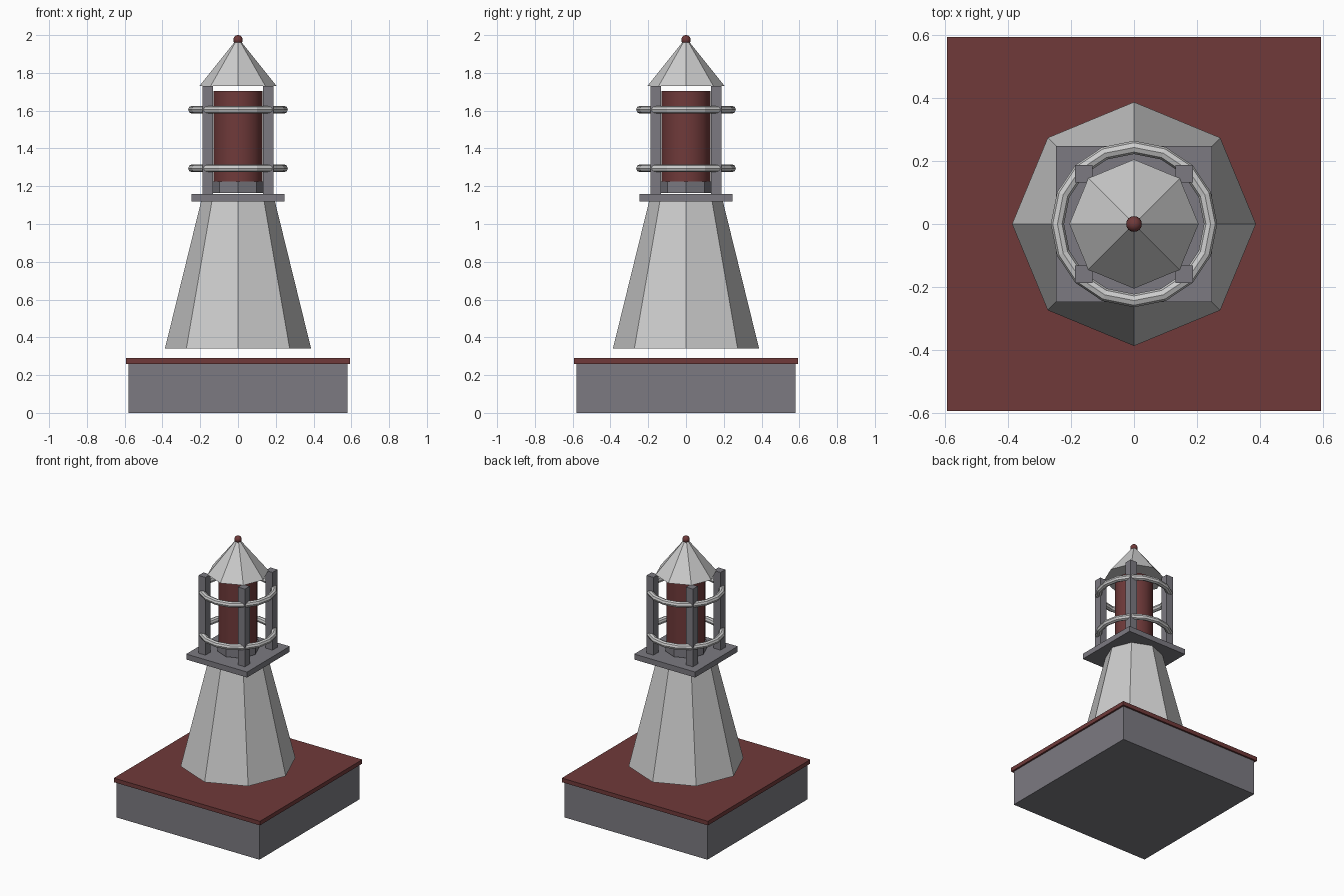
import bpy
import math

if "Cube" in bpy.data.objects:
    bpy.data.objects.remove(bpy.data.objects["Cube"])


def material(name, rgb):
    m = bpy.data.materials.new(name)
    m.diffuse_color = (*rgb, 1)
    m.use_nodes = True
    m.node_tree.nodes["Principled BSDF"].inputs["Base Color"].default_value = m.diffuse_color
    return m


STONE = material("dark_stone", (0.2, 0.195, 0.22))
RED = material("dark_red", (0.16, 0.042, 0.042))


def finish(name, mat=None, smooth=False):
    ob = bpy.context.object
    ob.name = name
    if mat:
        ob.data.materials.append(mat)
    if smooth:
        bpy.ops.object.shade_smooth_by_angle(angle=math.radians(40))
    return ob


def box(name, x, y, half, z0, z1, mat):
    bpy.ops.mesh.primitive_cube_add(size=1, location=(x, y, (z0 + z1) / 2))
    bpy.context.object.scale = (2 * half, 2 * half, z1 - z0)
    bpy.ops.object.transform_apply(location=False, rotation=False, scale=True)
    return finish(name, mat)


def frustum(name, sides, r0, r1, z0, z1, mat=None, smooth=False):
    bpy.ops.mesh.primitive_cone_add(vertices=sides, radius1=r0, radius2=r1,
                                    depth=z1 - z0, location=(0, 0, (z0 + z1) / 2))
    return finish(name, mat, smooth)


# Square plinth with overhanging slab
box("plinth", 0, 0, 0.58, 0, 0.26, STONE)
box("plinth_slab", 0, 0, 0.593, 0.26, 0.29, RED)

# Tapered octagonal tower and gallery deck
frustum("tower", 8, 0.387, 0.193, 0.34, 1.13)
box("gallery_deck", 0, 0, 0.247, 1.12, 1.16, STONE)

# Lamp and its foot
frustum("lamp_foot", 8, 0.14, 0.14, 1.165, 1.225, STONE)
frustum("lamp", 16, 0.13, 0.13, 1.225, 1.705, RED, smooth=True)

# Four corner posts
for i, (sx, sy) in enumerate([(-1, -1), (1, -1), (1, 1), (-1, 1)]):
    box(f"gallery_post_{i + 1}", 0.16 * sx, 0.16 * sy, 0.028, 1.16, 1.73, STONE)

# Two rail rings
for name, z in (("lower_rail", 1.295), ("upper_rail", 1.605)):
    bpy.ops.mesh.primitive_torus_add(location=(0, 0, z), major_segments=16, minor_segments=8,
                                     major_radius=0.243, minor_radius=0.021)
    finish(name)

# Pointed roof with ball finial
frustum("roof", 8, 0.205, 0.005, 1.73, 1.98)
bpy.ops.mesh.primitive_uv_sphere_add(segments=16, ring_count=10, radius=0.025,
                                     location=(0, 0, 1.975))
finish("finial", RED, smooth=True)
